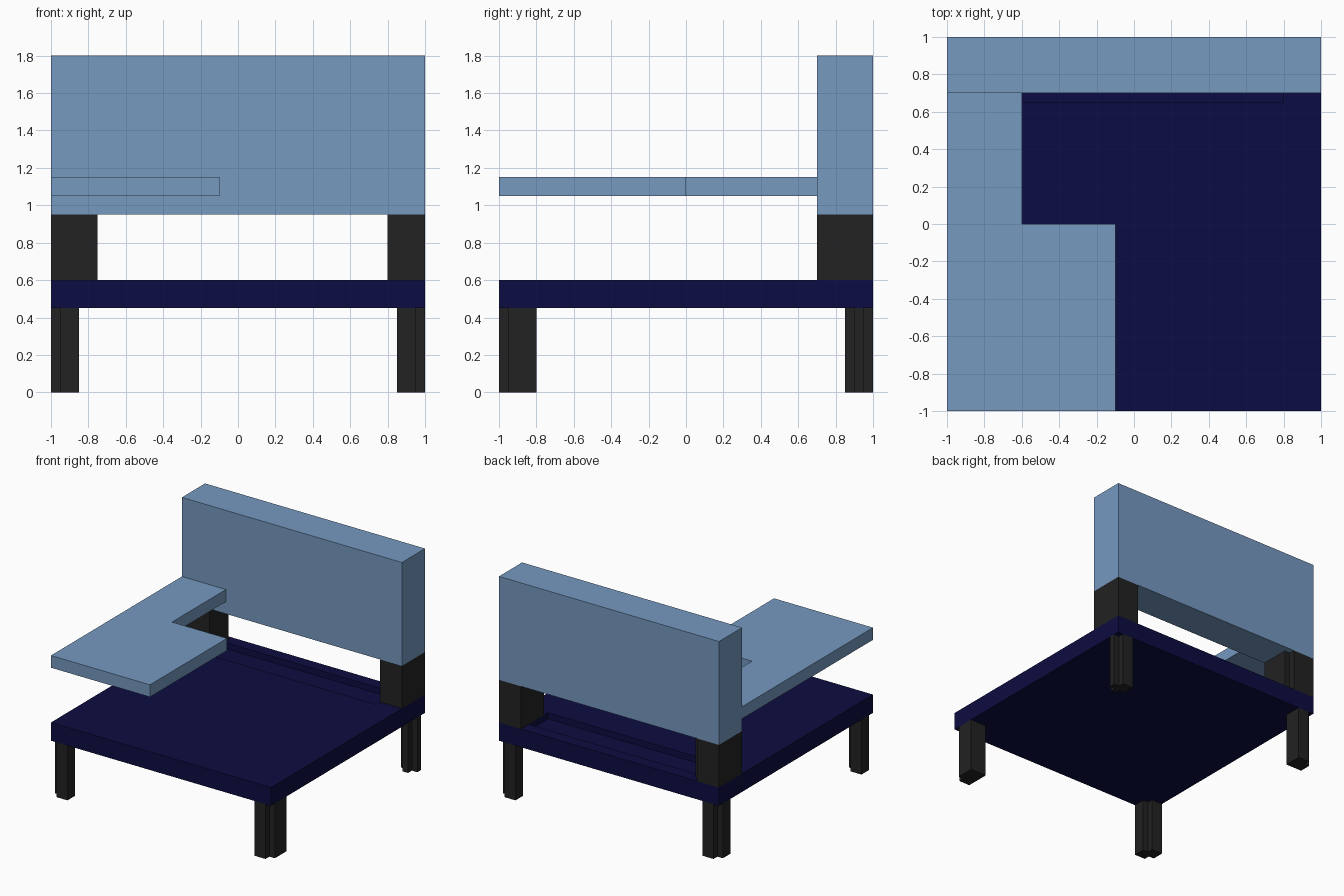
import bpy
import bmesh

cube = bpy.data.objects.get("Cube")
if cube:
    bpy.data.objects.remove(cube, do_unlink=True)


def material(name, rgb):
    mat = bpy.data.materials.new(name)
    mat.use_nodes = True
    mat.diffuse_color = (*rgb, 1)
    mat.node_tree.nodes["Principled BSDF"].inputs["Base Color"].default_value = (*rgb, 1)
    return mat


LIGHT_BLUE = material("light blue", (0.181, 0.319, 0.527))
NAVY = material("navy", (0.0037, 0.0037, 0.054))
CHARCOAL = material("charcoal", (0.016, 0.016, 0.016))


def prism(name, outline, z0, z1, mat):
    """Extrude a counter-clockwise outline from z0 up to z1."""
    bm = bmesh.new()
    face = bm.faces.new([bm.verts.new((x, y, z0)) for x, y in outline])
    top = bmesh.ops.extrude_face_region(bm, geom=[face])["geom"]
    verts = [v for v in top if isinstance(v, bmesh.types.BMVert)]
    bmesh.ops.translate(bm, verts=verts, vec=(0, 0, z1 - z0))
    bmesh.ops.recalc_face_normals(bm, faces=bm.faces[:])
    mesh = bpy.data.meshes.new(name)
    bm.to_mesh(mesh)
    bm.free()
    mesh.materials.append(mat)
    obj = bpy.data.objects.new(name, mesh)
    bpy.context.collection.objects.link(obj)
    return obj


def rectangle(x0, x1, y0, y1, notched=(), s=0.05):
    """Rectangle outline; listed corners (counter-clockwise from x0, y0) get a square notch."""
    points = []
    corners = [(x0, y0, s, s), (x1, y0, -s, s), (x1, y1, -s, -s), (x0, y1, s, -s)]
    for i, (x, y, dx, dy) in enumerate(corners):
        if i in notched:
            notch = [(x, y + dy), (x + dx, y + dy), (x + dx, y)]
            points += notch[::-1] if i % 2 else notch
        else:
            points.append((x, y))
    return points


# Legs with notched corners
legs = {
    "front_right_leg": (-1, -0.85, -1, -0.85, (0, 2)),
    "front_left_leg": (0.85, 1, -1, -0.8, (1,)),
    "back_left_leg": (0.85, 1, 0.85, 1, (0, 1, 2)),
    "back_right_leg": (-1, -0.85, 0.85, 1, (3,)),
}
for name, spec in legs.items():
    prism(name, rectangle(*spec), 0, 0.45, CHARCOAL)

# Seat with a shallow groove between the posts
seat = prism("seat", rectangle(-1, 1, -1, 1), 0.45, 0.6, NAVY)
cutter = prism("groove_cutter", rectangle(-0.75, 0.8, 0.65, 0.9), 0.55, 0.7, NAVY)
cutter.hide_render = True
groove = seat.modifiers.new("groove", "BOOLEAN")
groove.operation = "DIFFERENCE"
groove.solver = "EXACT"
groove.object = cutter
bpy.context.view_layer.objects.active = seat
bpy.ops.object.modifier_apply(modifier=groove.name)
bpy.data.objects.remove(cutter, do_unlink=True)

# Posts carrying the backrest
prism("right_post", rectangle(-1, -0.75, 0.7, 1, (2,)), 0.6, 0.95, CHARCOAL)
prism("left_post", rectangle(0.8, 1, 0.7, 1), 0.6, 0.95, CHARCOAL)

# Backrest
prism("backrest", rectangle(-1, 1, 0.7, 1), 0.95, 1.8, LIGHT_BLUE)

# L-shaped arm with writing surface
arm = [(-1, -1), (-0.1, -1), (-0.1, 0), (-0.6, 0), (-0.6, 0.7), (-1, 0.7)]
prism("writing_arm", arm, 1.05, 1.15, LIGHT_BLUE)
